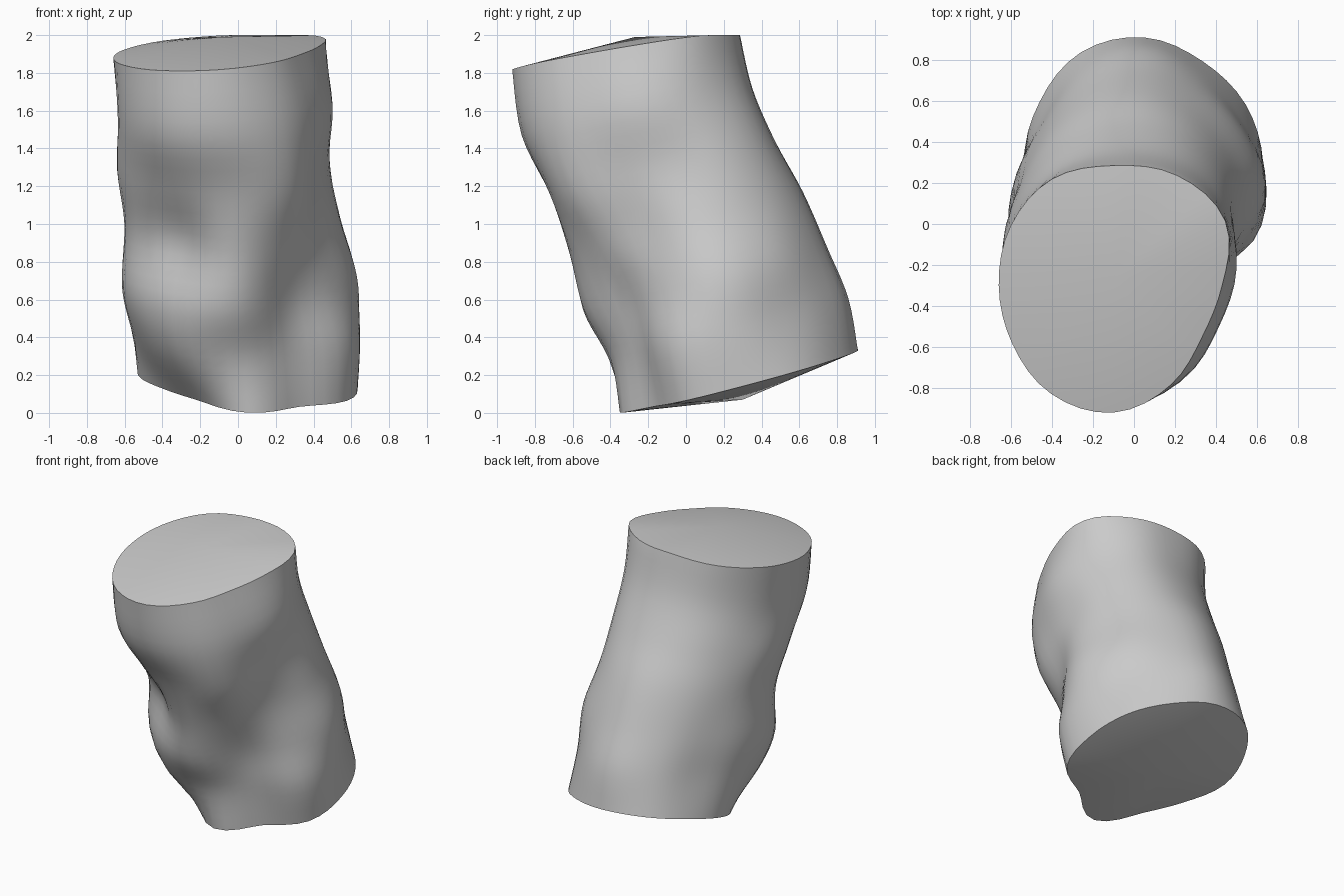
import bpy, bmesh, math
from mathutils import Vector

if "Cube" in bpy.data.objects:
    bpy.data.objects.remove(bpy.data.objects["Cube"])

# Sections, bottom to top: centre x, y, z, slope along x, slope along y, then
# 12 radii counter-clockwise from +x (30 degree steps)
SECTIONS = [
    (0.05, 0.30, 0.17, -0.05, 0.26, .58, .57, .57, .61, .62, .59, .58, .51, .52, .65, .55, .61),
    (0.03, 0.24, 0.45, -0.02, 0.25, .61, .56, .57, .62, .59, .55, .59, .63, .68, .64, .55, .64),
    (0.00, 0.15, 0.72, 0.00, 0.25, .63, .60, .58, .60, .57, .55, .60, .67, .69, .69, .54, .58),
    (-.02, 0.03, 1.02, 0.00, 0.25, .56, .57, .58, .59, .57, .56, .58, .60, .55, .65, .58, .52),
    (-.04, -.10, 1.30, 0.02, 0.23, .52, .57, .59, .575, .57, .57, .60, .60, .59, .62, .63, .53),
    (-.07, -.22, 1.60, 0.05, 0.20, .57, .59, .60, .57, .57, .565, .565, .60, .65, .65, .62, .56),
    (-.10, -.30, 1.91, 0.06, 0.15, .53, .63, .62, .585, .60, .58, .56, .57, .61, .62, .56, .50),
]
SIDES, STEPS = 48, 5


def spline(a, b, c, d, t):
    return b + 0.5 * t * (c - a + t * (2*a - 5*b + 4*c - d + t * (3*(b - c) + d - a)))


def blend_section(i, t):
    last = len(SECTIONS) - 1
    rows = [SECTIONS[min(max(k, 0), last)] for k in (i - 1, i, i + 1, i + 2)]
    return [spline(*v, t) for v in zip(*rows)]


def ring(section):
    cx, cy, cz, sx, sy = section[:5]
    radii = section[5:]
    points = []
    for k in range(SIDES):
        i, t = divmod(k * 12 / SIDES, 1)
        r = spline(*[radii[(int(i) + j) % 12] for j in (-1, 0, 1, 2)], t)
        a = 2 * math.pi * k / SIDES
        x, y = r * math.cos(a), r * math.sin(a)
        z = min(2, max(0, cz + sx * x + sy * y))
        points.append(Vector((cx + x, cy + y, z)))
    return points


# Lofted body wall
bm = bmesh.new()
levels = [blend_section(i, s / STEPS) for i in range(len(SECTIONS) - 1) for s in range(STEPS)]
levels.append(list(SECTIONS[-1]))
rings = [[bm.verts.new(p) for p in ring(s)] for s in levels]
for low, high in zip(rings, rings[1:]):
    for k in range(SIDES):
        n = (k + 1) % SIDES
        bm.faces.new((low[k], low[n], high[n], high[k]))

# Slightly raised end caps, fanned around a centre point
for rim, centre in ((rings[0], (0.05, 0.30, 0.07)), (rings[-1], (-0.10, -0.27, 1.99))):
    hub = bm.verts.new(centre)
    for k in range(SIDES):
        bm.faces.new((rim[k], rim[(k + 1) % SIDES], hub))
bmesh.ops.recalc_face_normals(bm, faces=bm.faces)

mesh = bpy.data.meshes.new("body")
bm.to_mesh(mesh)
bm.free()
body = bpy.data.objects.new("body", mesh)
bpy.context.collection.objects.link(body)

grey = bpy.data.materials.new("light grey")
grey.diffuse_color = (0.6, 0.6, 0.6, 1)
grey.use_nodes = True
grey.node_tree.nodes["Principled BSDF"].inputs["Base Color"].default_value = grey.diffuse_color
mesh.materials.append(grey)

bpy.context.view_layer.objects.active = body
body.select_set(True)
bpy.ops.object.shade_smooth_by_angle(angle=math.radians(40))
